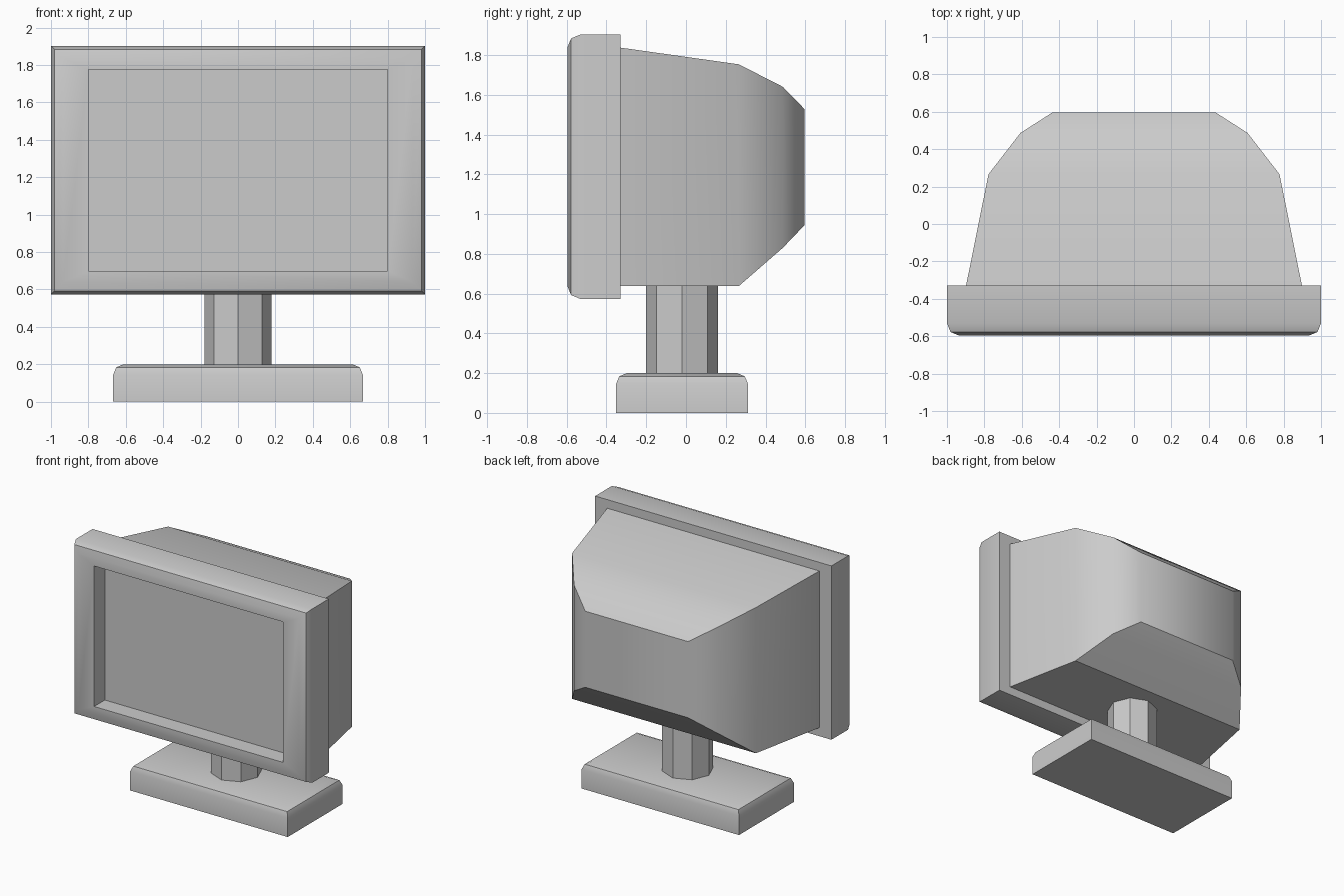
import bpy, bmesh, math

if "Cube" in bpy.data.objects:
    bpy.data.objects.remove(bpy.data.objects["Cube"])


def finish(bm, name, angle):
    bmesh.ops.recalc_face_normals(bm, faces=bm.faces)
    mesh = bpy.data.meshes.new(name)
    bm.to_mesh(mesh)
    bm.free()
    obj = bpy.data.objects.new(name, mesh)
    bpy.context.collection.objects.link(obj)
    if angle:
        bpy.ops.object.select_all(action='DESELECT')
        obj.select_set(True)
        bpy.context.view_layer.objects.active = obj
        bpy.ops.object.shade_smooth_by_angle(angle=math.radians(angle))
    return obj


def loft(name, sections, angle=35):
    """Closed solid through 4-corner (or n-corner) sections."""
    bm = bmesh.new()
    rings = [[bm.verts.new(p) for p in s] for s in sections]
    n = len(rings[0])
    for a, b in zip(rings, rings[1:]):
        for i in range(n):
            j = (i + 1) % n
            bm.faces.new((a[i], a[j], b[j], b[i]))
    bm.faces.new(rings[0])
    bm.faces.new(rings[-1])
    return finish(bm, name, angle)


def upright(hx, y, z0, z1):
    return [(-hx, y, z0), (hx, y, z0), (hx, y, z1), (-hx, y, z1)]


def flat(hx, y0, y1, z):
    return [(-hx, y0, z), (hx, y0, z), (hx, y1, z), (-hx, y1, z)]


# Two-segment rounded edge as (inset, distance from face)
def rounded(r):
    m = r * (1 - math.sqrt(0.5))
    return [(r, 0), (m, m), (0, r)]


FRONT, BACK = -0.597, -0.33

# Screen bezel with recessed screen
frame = [upright(0.8, FRONT + 0.13, 0.70, 1.775), upright(0.8, FRONT, 0.70, 1.775)]
frame += [upright(1 - i, FRONT + d, 0.573 + i, 1.903 - i) for i, d in rounded(0.066)]
frame.append(upright(1, BACK, 0.573, 1.903))
loft("screen_bezel", frame)

# Tapered rear housing
loft("rear_housing", [upright(*s) for s in (
    (0.898, BACK, 0.638, 1.837),
    (0.778, 0.266, 0.638, 1.753),
    (0.607, 0.487, 0.83, 1.64),
    (0.435, 0.597, 0.945, 1.527))])

# Octagonal neck
neck = [(0.18 * math.cos(k * math.pi / 4), -0.02 + 0.18 * math.sin(k * math.pi / 4))
        for k in range(8)]
loft("neck", [[(x, y, z) for x, y in neck] for z in (0.2, 0.64)], angle=0)

# Foot with rounded top edge
foot = [flat(0.667, -0.352, 0.312, 0)]
foot += [flat(0.667 - i, -0.352 + i, 0.312 - i, 0.2 - d) for i, d in reversed(rounded(0.055))]
loft("foot", foot)
